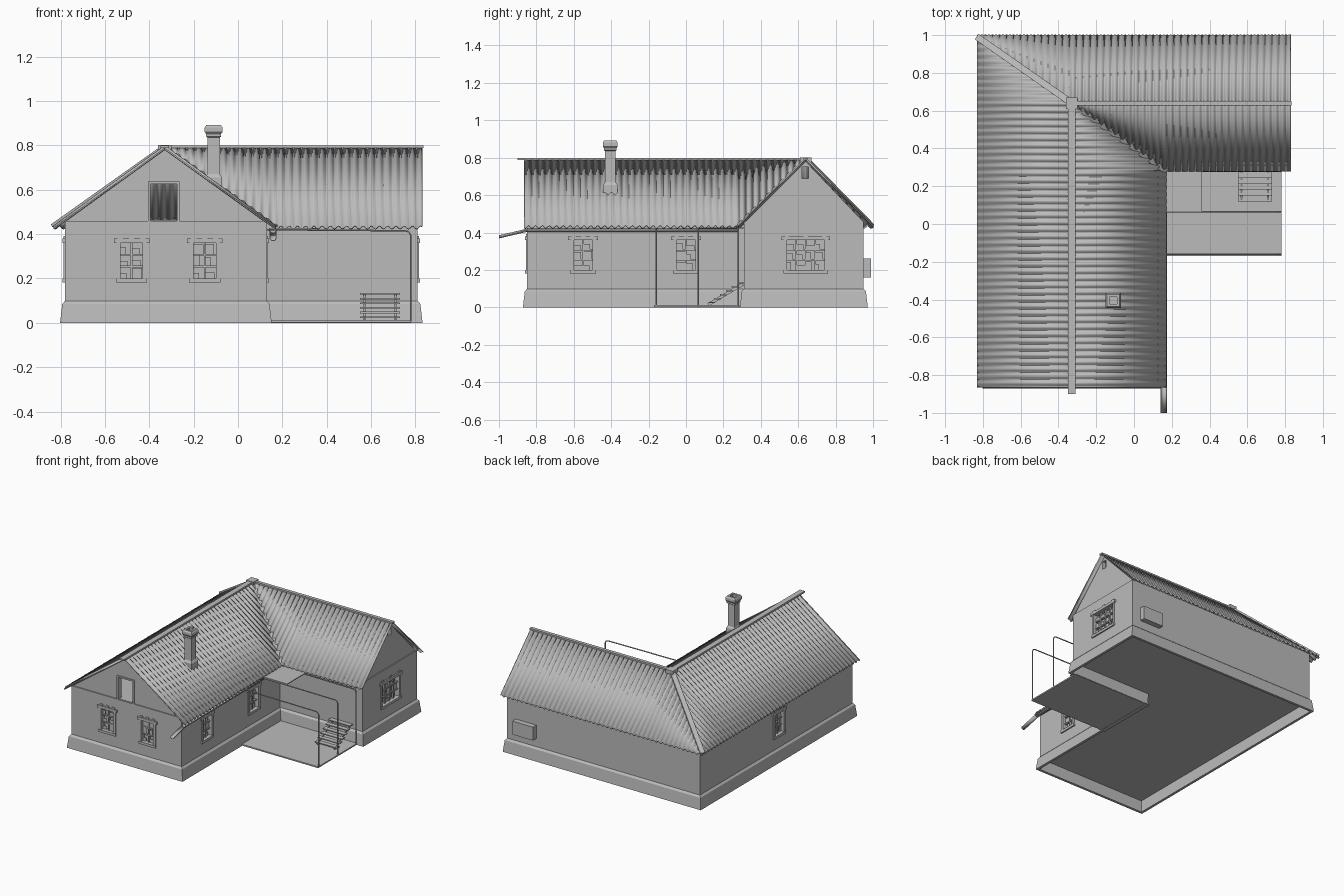
import bpy, bmesh, math, random
from mathutils import Vector

random.seed(4)
if "Cube" in bpy.data.objects:
    bpy.data.objects.remove(bpy.data.objects["Cube"])

grey = bpy.data.materials.new("plain_grey")
grey.use_nodes = True
grey.diffuse_color = (0.5, 0.5, 0.5, 1)
grey.node_tree.nodes["Principled BSDF"].inputs["Base Color"].default_value = (0.5, 0.5, 0.5, 1)


def finish(name, bm, thick=0, smooth=False, offset=0):
    bmesh.ops.recalc_face_normals(bm, faces=bm.faces)
    mesh = bpy.data.meshes.new(name)
    bm.to_mesh(mesh)
    bm.free()
    mesh.materials.append(grey)
    ob = bpy.data.objects.new(name, mesh)
    bpy.context.collection.objects.link(ob)
    if thick:
        mod = ob.modifiers.new("thickness", "SOLIDIFY")
        mod.thickness, mod.offset = thick, offset
    if smooth:
        mesh.shade_smooth()
    return ob


def loft(name, loops, caps=True, closed=True, **kw):
    """Skin a row of equal-length point loops."""
    bm = bmesh.new()
    rings = [[bm.verts.new(p) for p in loop] for loop in loops]
    n = len(rings[0])
    for a, b in zip(rings, rings[1:]):
        for i in range(n if closed else n - 1):
            j = (i + 1) % n
            bm.faces.new((a[i], a[j], b[j], b[i]))
    if caps:
        bm.faces.new(rings[0])
        bm.faces.new(rings[-1])
    return finish(name, bm, **kw)


def boxes(name, extents):
    """One mesh holding boxes given by opposite corners."""
    bm = bmesh.new()
    for p, q in extents:
        p, q = Vector(p), Vector(q)
        verts = bmesh.ops.create_cube(bm, size=1)["verts"]
        for v in verts:
            v.co = [(a + b) / 2 + c * abs(b - a) for a, b, c in zip(p, q, v.co)]
    return finish(name, bm)


def beam(name, p, q, w, h):
    p, q = Vector(p), Vector(q)
    side = (q - p).cross(Vector((0, 0, 1))).normalized() * w / 2
    up = side.cross(q - p).normalized() * h / 2
    ring = (side + up, up - side, -side - up, side - up)
    return loft(name, [[e + o for o in ring] for e in (p, q)])


def pipe(name, pts, r):
    cu = bpy.data.curves.new(name, "CURVE")
    cu.dimensions, cu.bevel_depth, cu.bevel_resolution, cu.use_fill_caps = "3D", r, 1, True
    s = cu.splines.new("POLY")
    s.points.add(len(pts) - 1)
    for pt, co in zip(s.points, pts):
        pt.co = (*co, 1)
    cu.materials.append(grey)
    bpy.context.collection.objects.link(bpy.data.objects.new(name, cu))


def cut(ob, extents):
    cutter = boxes("opening_cutter", extents)
    cutter.hide_render = True
    mod = ob.modifiers.new("openings", "BOOLEAN")
    mod.object, mod.solver = cutter, "EXACT"
    bpy.context.view_layer.objects.active = ob
    bpy.ops.object.modifier_apply(modifier=mod.name)
    bpy.data.objects.remove(cutter)


# Main dimensions
WEST, EAST, FRONT, INNER, FAR, BACK = -0.78, 0.13, -0.85, 0.31, 0.81, 0.95
RX, RY, RZ = -0.33, 0.64, 0.79          # meeting point of the ridges
SX, SY, EZ = 0.5, 0.36, 0.43            # roof half spans and eave height


def outline(o, z):
    return [(WEST - o, FRONT - o, z), (EAST + o, FRONT - o, z), (EAST + o, INNER - o, z),
            (FAR + o, INNER - o, z), (FAR + o, BACK + o, z), (WEST - o, BACK + o, z)]


# Hollow plinth and walls
loft("plinth", [outline(0.0, 0.09), outline(0.003, 0), outline(0.022, 0),
                outline(0.012, 0.085), outline(-0.005, 0.105)], caps=False)
walls = loft("walls", [outline(0, 0.085), outline(0, 0.46)])


# Windows: a wall is (axis along, axis across, face coordinate, outward sign)
FRONT_WALL, EAST_WALL = (0, 1, FRONT, -1), (1, 0, EAST, 1)
FAR_WALL, WEST_WALL = (1, 0, FAR, 1), (1, 0, WEST, -1)


def place(wall, u, n, z):
    along, across, face, sign = wall
    p = [0, 0, z]
    p[along], p[across] = u, face + sign * n
    return p


def window(name, wall, u, w, cols, rows, z0=0.2, z1=0.36):
    def blk(a, b, n0, n1, c, d):
        return (place(wall, u + a, n0, c), place(wall, u + b, n1, d))
    h = w / 2
    parts = [blk(s * h, s * (h + 0.018), -0.01, 0.006, z0 - 0.015, z1 + 0.02) for s in (-1, 1)]
    parts += [blk(-h - 0.03, h + 0.03, -0.01, 0.01, z1, z1 + 0.02),
              blk(-h - 0.02, h + 0.02, -0.01, 0.01, z0 - 0.018, z0)]
    # stepped crest on the header
    parts += [blk(c - 0.012, c + 0.012, -0.005, 0.006, z1 + 0.02, z1 + 0.032) for c in (-h, 0, h)]
    # glazing bars and broken panes
    dw, dh = w / cols, (z1 - z0) / rows
    parts += [blk(-h + i * dw - 0.004, -h + i * dw + 0.004, -0.025, -0.01, z0, z1) for i in range(1, cols)]
    parts += [blk(-h, h, -0.025, -0.01, z0 + j * dh - 0.004, z0 + j * dh + 0.004) for j in range(1, rows)]
    for i in range(cols):
        for j in range(rows):
            a, c = -h + i * dw, z0 + j * dh
            parts.append(blk(a, a + dw * random.uniform(0.4, 1), -0.02, -0.017,
                             c, c + dh * random.uniform(0.4, 1)))
    boxes(name, parts)
    return blk(-h, h, -0.035, 0.02, z0, z1)


cut(walls, [
    window("front_window_a", FRONT_WALL, -0.48, 0.1, 2, 3),
    window("front_window_b", FRONT_WALL, -0.15, 0.1, 2, 3),
    window("courtyard_window_a", EAST_WALL, -0.55, 0.1, 2, 3),
    window("courtyard_window_b", EAST_WALL, 0.0, 0.1, 2, 3),
    window("wing_window", FAR_WALL, 0.64, 0.2, 4, 3),
    window("west_window", WEST_WALL, 0.02, 0.1, 2, 3)])


# Gables with an attic opening and a vent
def gable(name, wall, u0, u1, peak):
    tri = ((u0, 0.455), (u1, 0.455), (peak, RZ - 0.01))
    return loft(name, [[place(wall, u, n, z) for u, z in tri] for n in (-0.008, -0.035)])


front_gable = gable("front_gable", FRONT_WALL, WEST, EAST, RX)
cut(front_gable, [((-0.4, FRONT - 0.1, 0.463), (-0.27, FRONT + 0.1, 0.63))])
boxes("attic_opening_frame", [((x - 0.006, FRONT, 0.46), (x + 0.006, FRONT + 0.04, 0.636)) for x in (-0.4, -0.27)]
      + [((-0.4, FRONT, 0.625), (-0.27, FRONT + 0.04, 0.636))])
wing_gable = gable("wing_gable", FAR_WALL, INNER, BACK, RY)
cut(wing_gable, [((FAR - 0.1, 0.62, 0.69), (FAR + 0.1, 0.655, 0.75))])


# Corrugated roof: one strip of faces per step along the eave
def roof_sheet(name, start, end, point, high, low):
    """high(a) and low(a) give distance from the ridge as a fraction of the slope."""
    steps = int((end - start) / 0.037 * 6)
    rows = []
    for i in range(steps + 1):
        a = start + (end - start) * i / steps
        wave = 0.007 * math.sin(a / 0.037 * math.tau)
        row = []
        for t in (high(a), low(a)):
            x, y = point(a, t)
            row.append((x, y, RZ + (EZ - RZ) * t + wave))
        rows.append(row)
    loft(name, rows, caps=False, closed=False, thick=0.006, smooth=True)


def ridge(a):
    return 0


def eave(a):
    return 1


roof_sheet("roof_west", FRONT - 0.015, RY + SY, lambda a, t: (RX - SX * t, a),
           lambda a: max(0, (a - RY) / SY), eave)
roof_sheet("roof_courtyard", FRONT - 0.015, RY, lambda a, t: (RX + SX * t, a),
           ridge, lambda a: min(1, (RY - a) / SY))
roof_sheet("roof_wing_back", RX - SX, FAR + 0.02, lambda a, t: (a, RY + SY * t),
           lambda a: max(0, (RX - a) / SX), eave)
roof_sheet("roof_wing_front", RX, FAR + 0.02, lambda a, t: (a, RY - SY * t),
           ridge, lambda a: min(1, (a - RX) / SX))

# Ridge, hip and valley flashings
top = (RX, RY, RZ + 0.003)
beam("main_ridge_cap", (RX, -0.9, RZ + 0.003), top, 0.04, 0.012)
beam("wing_ridge_cap", top, (FAR + 0.025, RY, RZ + 0.003), 0.025, 0.012)
beam("hip_cap", top, (RX - SX, RY + SY - 0.01, EZ + 0.008), 0.035, 0.014)
beam("valley_flashing", top, (RX + SX, RY - SY, EZ + 0.003), 0.03, 0.012)
boxes("ridge_joint", [((RX - 0.03, RY - 0.03, RZ - 0.015), (RX + 0.03, RY + 0.03, RZ + 0.012))])


# Chimney with a hollow flue
def square(r, z):
    return [(-0.11 + a * r, -0.405 + b * r, z) for a, b in ((-1, -1), (1, -1), (1, 1), (-1, 1))]


stack = ((0.038, 0.58), (0.038, 0.655), (0.028, 0.67), (0.028, 0.835), (0.034, 0.84), (0.034, 0.852),
         (0.04, 0.86), (0.04, 0.88), (0.033, 0.892), (0.019, 0.892), (0.019, 0.8))
loft("chimney", [square(r, z) for r, z in stack])


# Gutter along the courtyard eave, with a sagging loose end
def gutter(name, p, q):
    arc = [math.pi * (1 + i / 8) for i in range(9)]
    loft(name, [[(e[0] + 0.015 * math.cos(t), e[1], e[2] + 0.015 * math.sin(t)) for t in arc]
                for e in (p, q)], caps=False, closed=False, thick=0.003, smooth=True)


gutter("eave_gutter", (0.158, -0.86, 0.42), (0.158, 0.28, 0.42))
gutter("loose_gutter", (0.158, -1.0, 0.385), (0.158, -0.85, 0.42))

# Porch slab, bent-pipe frames and what is left of the canopy
boxes("porch_floor", [((0.12, -0.17, 0.002), (0.78, 0.31, 0.012))])
for k, y in enumerate((-0.16, 0.065, 0.28)):
    pipe("porch_frame_%d" % k, [(0.13, y, 0.42), (0.755, y, 0.415), (0.77, y, 0.41),
                                (0.778, y, 0.395), (0.778, y, 0.005)], 0.004)
boxes("canopy_remnant", [((0.14, 0.065, 0.422), (0.36, 0.31, 0.428))])

# Open stair up to the wing
boxes("stair_treads", [((0.55, 0.12 + 0.031 * i, 0.022 + 0.021 * i),
                        (0.73, 0.155 + 0.031 * i, 0.029 + 0.021 * i)) for i in range(6)])
for side, x in (("west", 0.57), ("east", 0.71)):
    beam("stair_stringer_" + side, (x, 0.12, 0.015), (x, 0.305, 0.125), 0.01, 0.016)

# Meter box on the back wall
boxes("meter_box", [((0.57, BACK - 0.01, 0.16), (0.74, BACK + 0.04, 0.26))])
